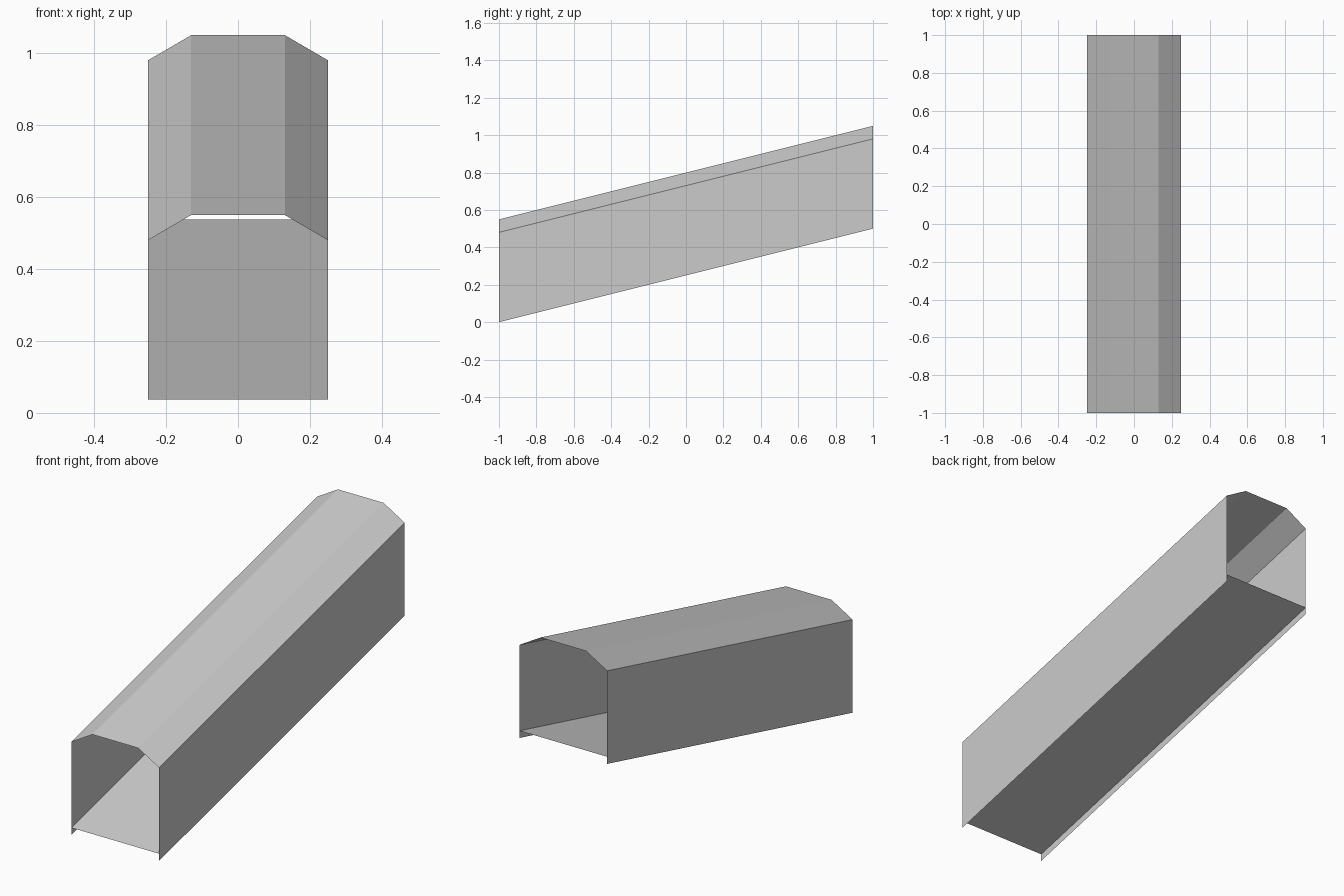
import bpy
import bmesh

HALF_LENGTH = 1.0
RISE = 0.5

cube = bpy.data.objects.get("Cube")
if cube:
    bpy.data.objects.remove(cube, do_unlink=True)

grey = bpy.data.materials.new("plain grey")
grey.use_nodes = True
colour = (0.6, 0.6, 0.6, 1)
grey.diffuse_color = colour
grey.node_tree.nodes["Principled BSDF"].inputs["Base Color"].default_value = colour


def sloped_sheet(name, profile):
    """Sweep an open x-z profile from front to back, climbing by RISE."""
    bm = bmesh.new()
    front = [bm.verts.new((x, -HALF_LENGTH, z)) for x, z in profile]
    back = [bm.verts.new((x, HALF_LENGTH, z + RISE)) for x, z in profile]
    for i in range(len(profile) - 1):
        bm.faces.new((front[i], front[i + 1], back[i + 1], back[i]))
    mesh = bpy.data.meshes.new(name)
    bm.to_mesh(mesh)
    bm.free()
    mesh.materials.append(grey)
    obj = bpy.data.objects.new(name, mesh)
    bpy.context.collection.objects.link(obj)
    return obj


# Side walls and chamfered roof as one thin shell, normals outward
half = [(0.25, 0.0), (0.25, 0.48), (0.13, 0.55)]
shell = half + [(-x, z) for x, z in reversed(half)]
sloped_sheet("walls_and_roof", shell)

# Sloping floor, set just above the lower wall edges
sloped_sheet("floor", [(-0.25, 0.037), (0.25, 0.037)])
